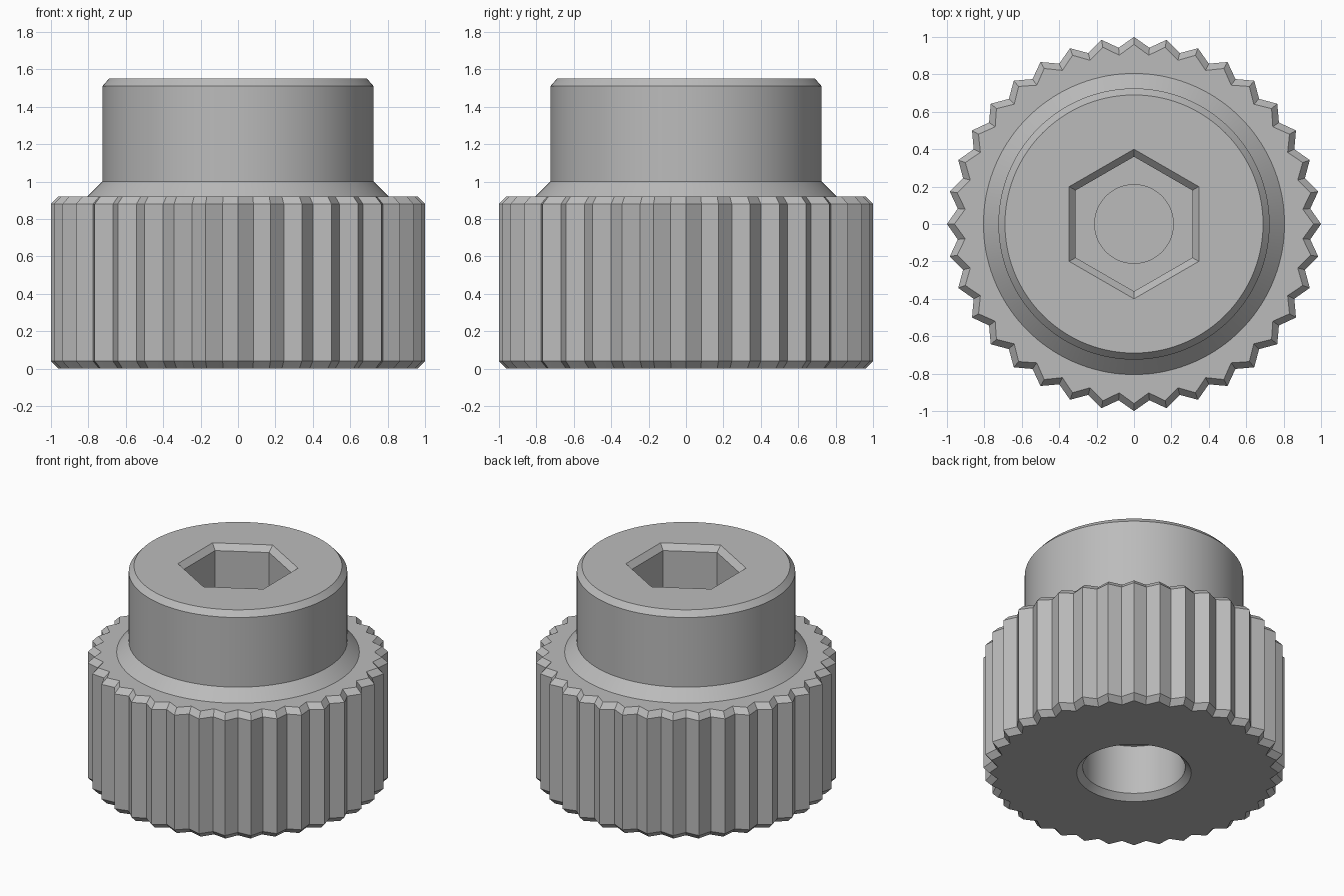
import bpy, bmesh, math
from mathutils import Vector

if "Cube" in bpy.data.objects:
    bpy.data.objects.remove(bpy.data.objects["Cube"], do_unlink=True)

SEGMENTS = 144
TEETH = 36
TOOTH_DEPTH = 0.054
CHAMFER = 0.04

metal = bpy.data.materials.new("plain grey")
metal.use_nodes = True
grey = (0.5, 0.5, 0.5, 1)
metal.diffuse_color = grey
metal.node_tree.nodes["Principled BSDF"].inputs["Base Color"].default_value = grey


def ring(radii, z):
    """Polygon with the given corner radii, its sides split to SEGMENTS points."""
    n = len(radii)
    corners = [Vector((r * math.sin(2 * math.pi * i / n),
                       r * math.cos(2 * math.pi * i / n), z))
               for i, r in enumerate(radii)]
    steps = SEGMENTS // n
    return [corners[i].lerp(corners[(i + 1) % n], k / steps)
            for i in range(n) for k in range(steps)]


def circle(r, z):
    return ring([r] * SEGMENTS, z)


def hexagon(r, z):
    return ring([r] * 6, z)


def toothed(r, z):
    return ring([r, r - TOOTH_DEPTH] * TEETH, z)


def loft(name, rings):
    """Skin the rings in order and close both ends."""
    bm = bmesh.new()
    loops = [[bm.verts.new(p) for p in points] for points in rings]
    for a, b in zip(loops, loops[1:]):
        for i in range(SEGMENTS):
            j = (i + 1) % SEGMENTS
            bm.faces.new((a[i], a[j], b[j], b[i]))
    bm.faces.new(loops[0])
    bm.faces.new(loops[-1])
    bmesh.ops.recalc_face_normals(bm, faces=bm.faces)
    mesh = bpy.data.meshes.new(name)
    bm.to_mesh(mesh)
    bm.free()
    mesh.materials.append(metal)
    obj = bpy.data.objects.new(name, mesh)
    bpy.context.collection.objects.link(obj)
    bpy.ops.object.select_all(action='DESELECT')
    obj.select_set(True)
    bpy.context.view_layer.objects.active = obj
    bpy.ops.object.shade_smooth_by_angle(angle=math.radians(25))
    return obj


TOP, GRIP_TOP = 1.55, 0.92

# Small blind bore and hexagonal socket
socket = [circle(0.21, 0.45), circle(0.21, 1.0),
          hexagon(0.36, 1.0), hexagon(0.36, TOP - CHAMFER), hexagon(0.40, TOP)]
# Round neck with a flared foot
neck = [circle(0.69, TOP), circle(0.725, TOP - CHAMFER),
        circle(0.725, 1.0), circle(0.805, GRIP_TOP)]
# Toothed grip with chamfered ends
grip = [toothed(1 - CHAMFER, GRIP_TOP), toothed(1, GRIP_TOP - CHAMFER),
        toothed(1, CHAMFER), toothed(1 - CHAMFER, 0)]
# Round recess underneath
recess = [circle(0.38, 0), circle(0.34, CHAMFER), circle(0.34, 0.4)]

loft("toothed_thumb_knob", socket + neck + grip + recess)
